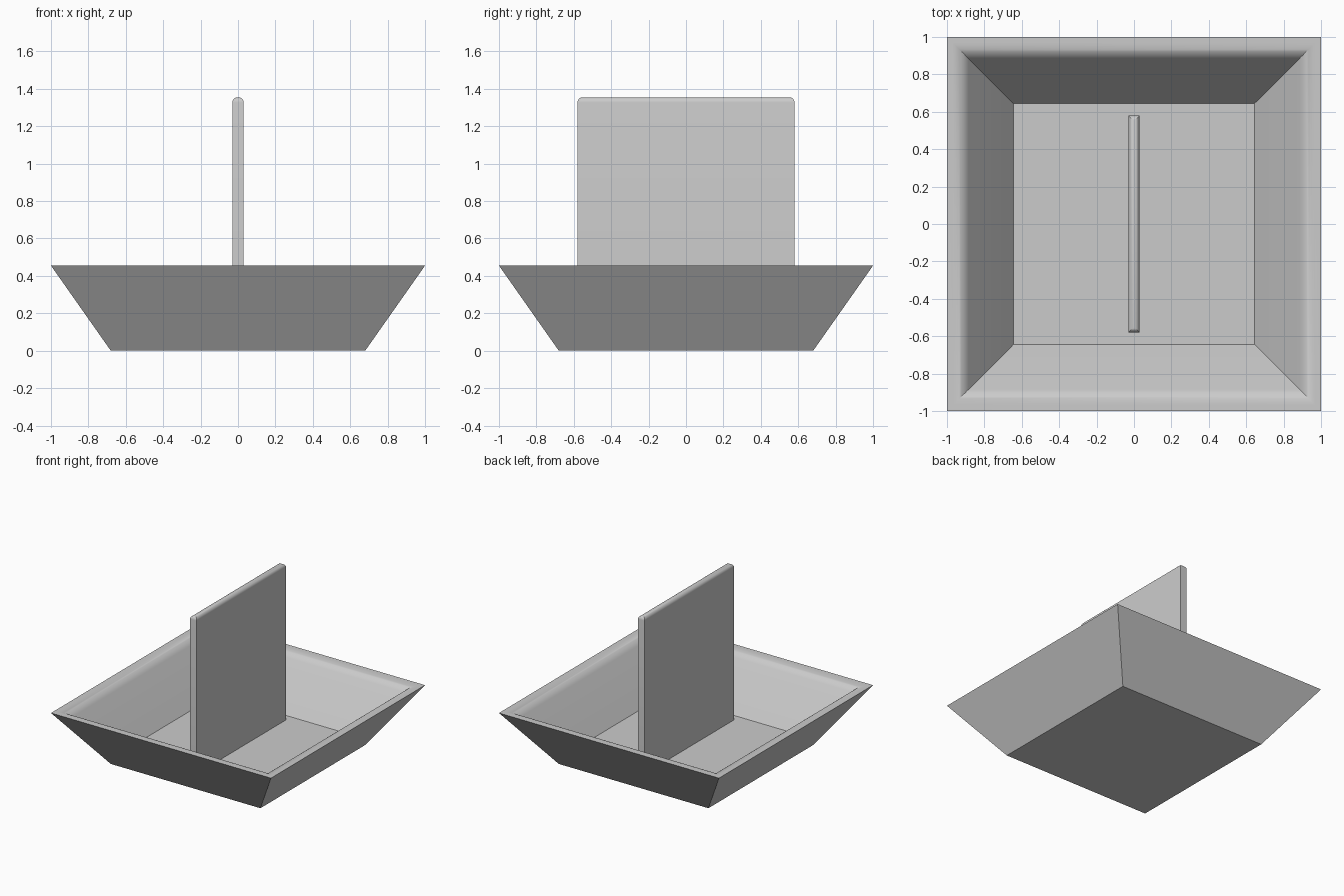
import bpy, bmesh, math

cube = bpy.data.objects.get("Cube")
if cube:
    bpy.data.objects.remove(cube, do_unlink=True)

grey = bpy.data.materials.new("light_grey")
grey.use_nodes = True
colour = (0.6, 0.6, 0.6, 1)
grey.diffuse_color = colour
grey.node_tree.nodes["Principled BSDF"].inputs["Base Color"].default_value = colour


def add_object(name, bm):
    bmesh.ops.recalc_face_normals(bm, faces=bm.faces[:])
    mesh = bpy.data.meshes.new(name)
    bm.to_mesh(mesh)
    bm.free()
    mesh.materials.append(grey)
    obj = bpy.data.objects.new(name, mesh)
    bpy.context.collection.objects.link(obj)
    bpy.ops.object.select_all(action="DESELECT")
    obj.select_set(True)
    bpy.context.view_layer.objects.active = obj
    bpy.ops.object.shade_smooth_by_angle(angle=math.radians(30))
    return obj


# Tray: square rings following the wall section, with a rounded inner rim
HEIGHT, FLOOR, RADIUS, RIM, STEPS = 0.455, 0.07, 0.104, 0.97, 8
profile = [(0.68, 0), (1, HEIGHT)]
for i in range(STEPS + 1):
    a = math.radians(54.9) * i / STEPS
    profile.append((RIM - RADIUS * math.sin(a),
                    HEIGHT - RADIUS * (1 - math.cos(a))))
profile.append((0.645, FLOOR))

bm = bmesh.new()
corners = [(-1, -1), (1, -1), (1, 1), (-1, 1)]
rings = [[bm.verts.new((x * r, y * r, z)) for x, y in corners] for r, z in profile]
for low, high in zip(rings, rings[1:]):
    for i in range(4):
        j = (i + 1) % 4
        bm.faces.new((low[i], low[j], high[j], high[i]))
bm.faces.new(rings[0])
bm.faces.new(rings[-1])
add_object("tray", bm)

# Upright divider: thin panel with rounded top edges
TOP = 1.355
bm = bmesh.new()
bmesh.ops.create_cube(bm, size=1)
for v in bm.verts:
    v.co.x *= 0.06
    v.co.y *= 1.16
    v.co.z = TOP if v.co.z > 0 else FLOOR
top_edges = [e for e in bm.edges if all(v.co.z > 1 for v in e.verts)]
bmesh.ops.bevel(bm, geom=top_edges, offset=0.028, segments=5, profile=0.5,
                affect="EDGES")
add_object("divider_panel", bm)
